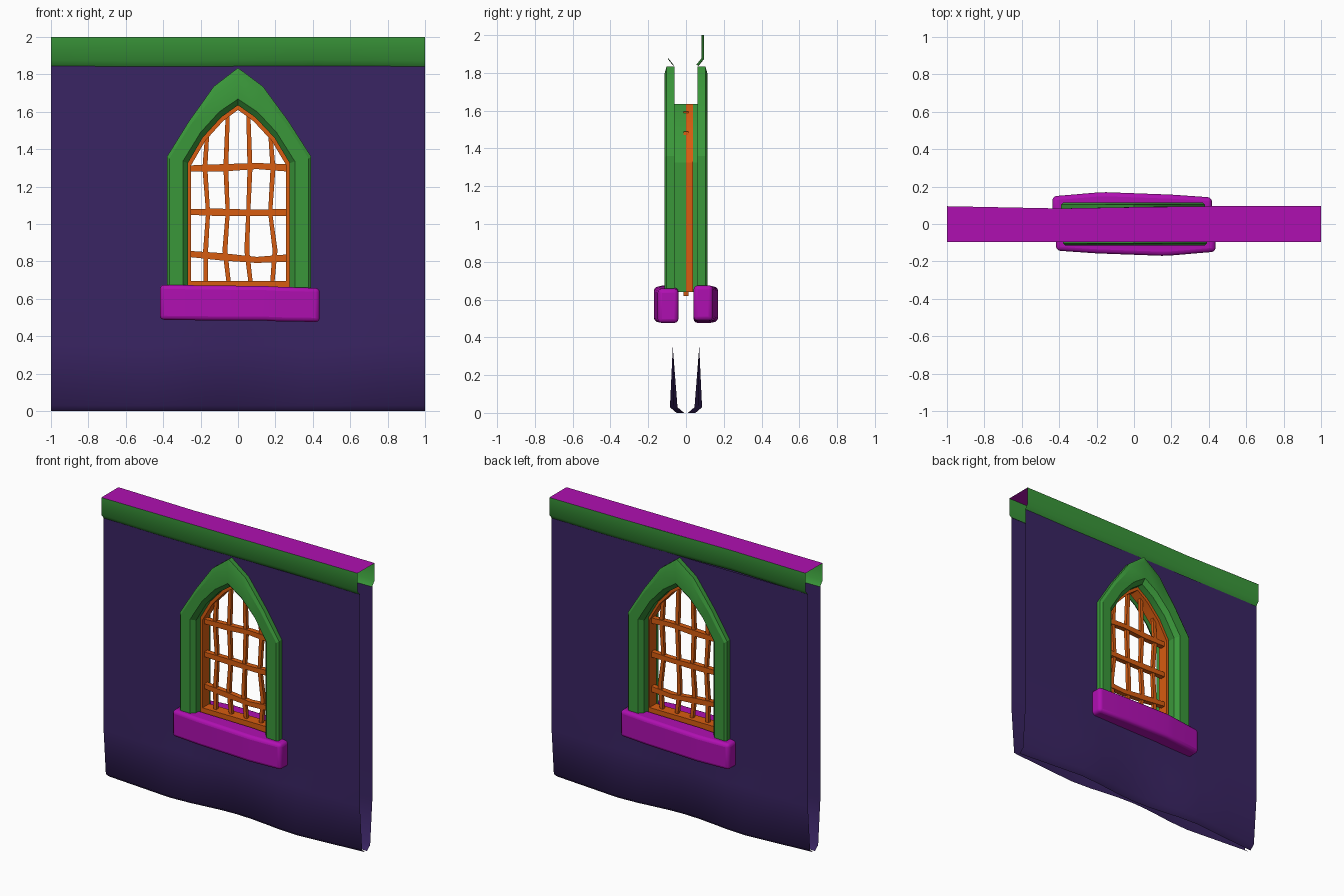
import bpy, bmesh, math

if "Cube" in bpy.data.objects:
    bpy.data.objects.remove(bpy.data.objects["Cube"])


def material(name, rgb):
    m = bpy.data.materials.new(name)
    m.use_nodes = True
    m.diffuse_color = (*rgb, 1)
    m.node_tree.nodes["Principled BSDF"].inputs["Base Color"].default_value = (*rgb, 1)
    return m


GREEN = material("green", (0.042, 0.31, 0.042))
MAGENTA = material("magenta", (0.43, 0.005, 0.44))
INDIGO = material("indigo", (0.042, 0.018, 0.125))
ORANGE = material("orange", (0.68, 0.107, 0.005))


def loft(name, rings, mat, wrap=False, around=False, caps=False, skip=None,
         fix=True, angle=35, turned=False):
    """Skin equal-length point rings; wrap joins last ring to first, around closes each ring."""
    bm = bmesh.new()
    vs = [[bm.verts.new(p) for p in r] for r in rings]
    n, k = len(vs), len(vs[0])
    for i in range(n if wrap else n - 1):
        for j in range(k if around else k - 1):
            if skip and skip(i, j):
                continue
            a, b = vs[i], vs[(i + 1) % n]
            bm.faces.new((a[j], b[j], b[(j + 1) % k], a[(j + 1) % k]))
    if caps:
        bm.faces.new(vs[0])
        bm.faces.new(vs[-1])
    if fix:
        bmesh.ops.recalc_face_normals(bm, faces=bm.faces)
    me = bpy.data.meshes.new(name)
    bm.to_mesh(me)
    bm.free()
    me.materials.append(mat)
    me.shade_smooth()
    me.set_sharp_from_angle(angle=math.radians(angle))
    ob = bpy.data.objects.new(name, me)
    bpy.context.collection.objects.link(ob)
    if turned:
        ob.rotation_euler.z = math.pi
    return ob


def arch(half, y):
    """Mirror half an arch outline, slightly wider on the left."""
    pts = [(-x, z) for x, z in half] + [(x * 1.03, z) for x, z in half[-2::-1]]
    return [(x, y, z) for x, z in pts]


# Arch outlines, from the foot up to the point
OUTER = [(.38, .64), (.38, 1.36), (.262, 1.55), (.13, 1.735), (0, 1.835)]
BEVEL = [(.367, .64), (.367, 1.35), (.25, 1.535), (.12, 1.7), (0, 1.79)]
FACE = [(.295, .64), (.295, 1.335), (.2, 1.49), (.1, 1.6), (0, 1.668)]
TUNNEL = [(.268, .64), (.268, 1.325), (.19, 1.46), (.09, 1.57), (0, 1.635)]
LATTICE = [(.25, .695), (.25, 1.315), (.175, 1.445), (.08, 1.55), (0, 1.61)]
HOLE = [(.34, 1.35), (.23, 1.52), (.115, 1.665), (0, 1.75)]

# Wall sheet columns, with the window hole left open
columns = [(x, 1.35) for x in (-1, -.75, -.5)]
columns += [(x, z) for x, y, z in arch(HOLE, 0)]
columns += [(x, 1.35) for x in (.5, .75, 1)]


def wall_column(x, mid):
    sway = .02 * math.cos(2 * math.pi * x)
    return [(x, -.03 + sway, 0), (x, -.065 + sway, .03), (x, -.07, .35),
            (x, -.07, .6), (x, -.07, mid), (x, -.07, 1.845)]


# Frames, sills, wall and trim on both sides
for side, turned in (("front", False), ("back", True)):
    loft(side + "_wall", [wall_column(*c) for c in columns], INDIGO, fix=False,
         skip=lambda i, j: j == 3 and 3 <= i <= 8, angle=60, turned=turned)

    loft(side + "_window_frame",
         [arch(OUTER, -.06), arch(OUTER, -.103), arch(BEVEL, -.115),
          arch(FACE, -.115), arch(TUNNEL, -.085), arch(TUNNEL, 0)],
         GREEN, angle=20, turned=turned)

    sill = loft(side + "_sill",
                [[(x, y, lo), (x, y, hi), (x, -.04, hi), (x, -.04, lo)]
                 for x, y, lo, hi in ((-.417, -.142, .488, .675), (-.2, -.157, .485, .672),
                                      (.15, -.17, .483, .668), (.2, -.168, .48, .665),
                                      (.437, -.148, .476, .657))],
                MAGENTA, around=True, caps=True, turned=turned)
    bevel = sill.modifiers.new("rounding", "BEVEL")
    bevel.width = .022
    bevel.segments = 3
    bevel.limit_method = "ANGLE"
    bevel.angle_limit = math.radians(40)

    dip = .012 if turned else 0
    rings = []
    for x in (-1, -.6, -.2, 0, .4, .7, 1):
        y = -.095 + dip * math.exp(-((x - .4) / .4) ** 2)
        low = 1.84 + .004 * math.sin(4 * x)
        rings.append([(x, y + .028, low), (x, y, low + .035), (x, y, 2)])
    loft(side + "_trim", rings, GREEN, fix=False, angle=60, turned=turned)

# Top plate closing the trim
loft("top_plate", [[(x, -.095, 2), (x, .095 - d, 2)]
                   for x, d in ((-1, 0), (-.4, .012), (0, .005), (.4, 0), (1, 0))],
     MAGENTA, fix=False)

# Inner window ring
loft("lattice_ring", [arch(TUNNEL, -.038), arch(LATTICE, -.038),
                      arch(LATTICE, .038), arch(TUNNEL, .038)],
     ORANGE, wrap=True, around=True, angle=25)


# Crooked lattice bars
def bar(name, path, r, upright):
    rings = []
    for i, (x, z) in enumerate(path):
        w = r * (1.1 if i % 2 else .9)
        ring = []
        for a, b in ((-1, -1), (1, -1), (1, 1), (-1, 1)):
            ring.append((x + a * w, b * r, z) if upright else (x, b * r, z + a * w))
        rings.append(ring)
    loft(name, rings, ORANGE, around=True, caps=True, angle=30)


heights = (1.3, 1.06, .86, .62)
for n, (top, xs) in enumerate(((1.48, (-.165, -.177, -.16, -.173, -.172)),
                               (1.585, (-.055, -.065, -.055, -.07, -.042)),
                               (1.595, (.055, .064, .055, .047, .075)),
                               (1.49, (.172, .187, .172, .198, .178)))):
    bar(f"upright_bar_{n + 1}", list(zip(xs, (top,) + heights)), .012, True)

for n, zs in enumerate(((1.297, 1.3, 1.31, 1.3), (1.065, 1.062, 1.06, 1.062),
                        (.84, .825, .808, .818))):
    bar(f"cross_bar_{n + 1}", list(zip((-.262, -.09, .1, .268), zs)), .018, False)
